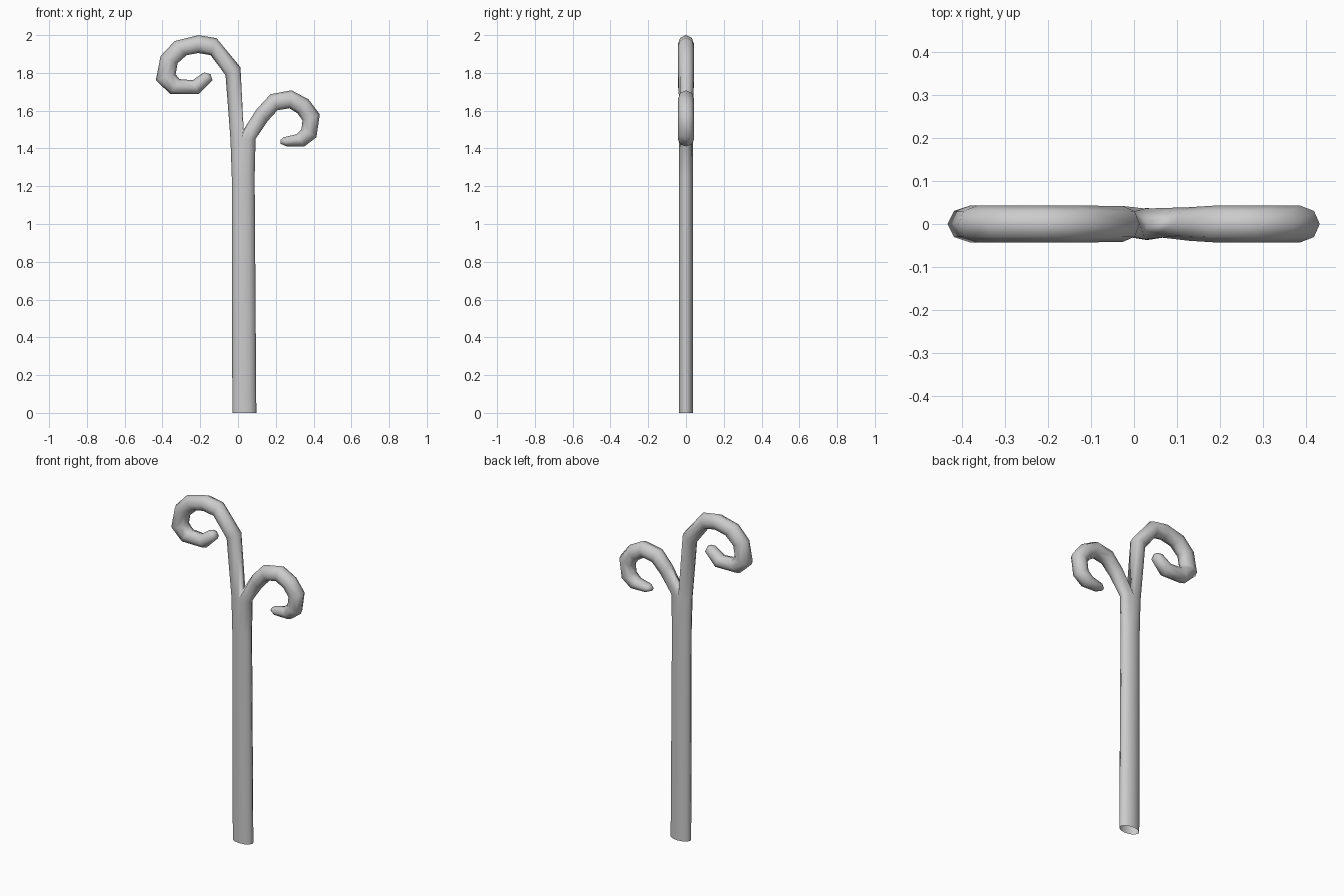
import bpy, bmesh
from math import sin, cos, pi

bm = bmesh.new()


def bridge(a, b):
    n = len(a)
    for i in range(n):
        j = (i + 1) % n
        bm.faces.new((a[i], a[j], b[j], b[i]))


# stem: twelve-sided oval rings (z, left x, right x, half depth)
rings = []
for z, x0, x1, d in [(0, -0.03, 0.097, 0.037), (1.25, -0.033, 0.088, 0.037),
                     (1.45, -0.04, 0.093, 0.036)]:
    ring = []
    for k in range(12):
        a = k * pi / 6
        ring.append(bm.verts.new(((x0 + x1) / 2 + (x1 - x0) / 2 * cos(a), d * sin(a), z)))
    rings.append(ring)
for lower, upper in zip(rings, rings[1:]):
    bridge(lower, upper)
top = rings[-1]
crotch = bm.verts.new((0.03, 0, 1.5))


# curled branch: eight-sided rings between outer and inner outline points
def branch(start, outline):
    prev = start
    for ox, oz, ix, iz, d in outline:
        ring = []
        for k in range(8):
            c, s = cos(k * pi / 4) / 2, sin(k * pi / 4)
            ring.append(bm.verts.new(((ox + ix) / 2 + (ox - ix) * c, d * s,
                                      (oz + iz) / 2 + (oz - iz) * c)))
        bridge(prev, ring)
        prev = ring
    bm.faces.new(prev)


# tall left curl
branch([crotch] + [top[k] for k in range(3, 10)], [
    (0.013, 1.83, -0.066, 1.788, 0.042),
    (-0.114, 1.984, -0.145, 1.894, 0.043),
    (-0.21, 2.0, -0.21, 1.905, 0.043),
    (-0.336, 1.968, -0.272, 1.894, 0.043),
    (-0.41, 1.889, -0.32, 1.851, 0.043),
    (-0.435, 1.761, -0.33, 1.793, 0.043),
    (-0.357, 1.687, -0.31, 1.767, 0.043),
    (-0.209, 1.687, -0.24, 1.761, 0.043),
    (-0.135, 1.761, -0.188, 1.798, 0.034),
    (-0.145, 1.793, -0.175, 1.802, 0.016),
])

# short right curl
branch([crotch] + [top[k % 12] for k in (3, 2, 1, 0, 11, 10, 9)], [
    (0.098, 1.607, 0.156, 1.544, 0.039),
    (0.172, 1.687, 0.209, 1.602, 0.043),
    (0.283, 1.708, 0.272, 1.613, 0.043),
    (0.373, 1.66, 0.315, 1.586, 0.043),
    (0.433, 1.58, 0.341, 1.549, 0.043),
    (0.415, 1.459, 0.336, 1.501, 0.043),
    (0.352, 1.411, 0.31, 1.475, 0.041),
    (0.257, 1.411, 0.241, 1.459, 0.032),
    (0.225, 1.425, 0.226, 1.446, 0.015),
])

bmesh.ops.recalc_face_normals(bm, faces=bm.faces)
for f in bm.faces:
    f.smooth = True
mesh = bpy.data.meshes.new("curled_sprout")
bm.to_mesh(mesh)
bm.free()
bpy.context.collection.objects.link(bpy.data.objects.new("curled_sprout", mesh))
